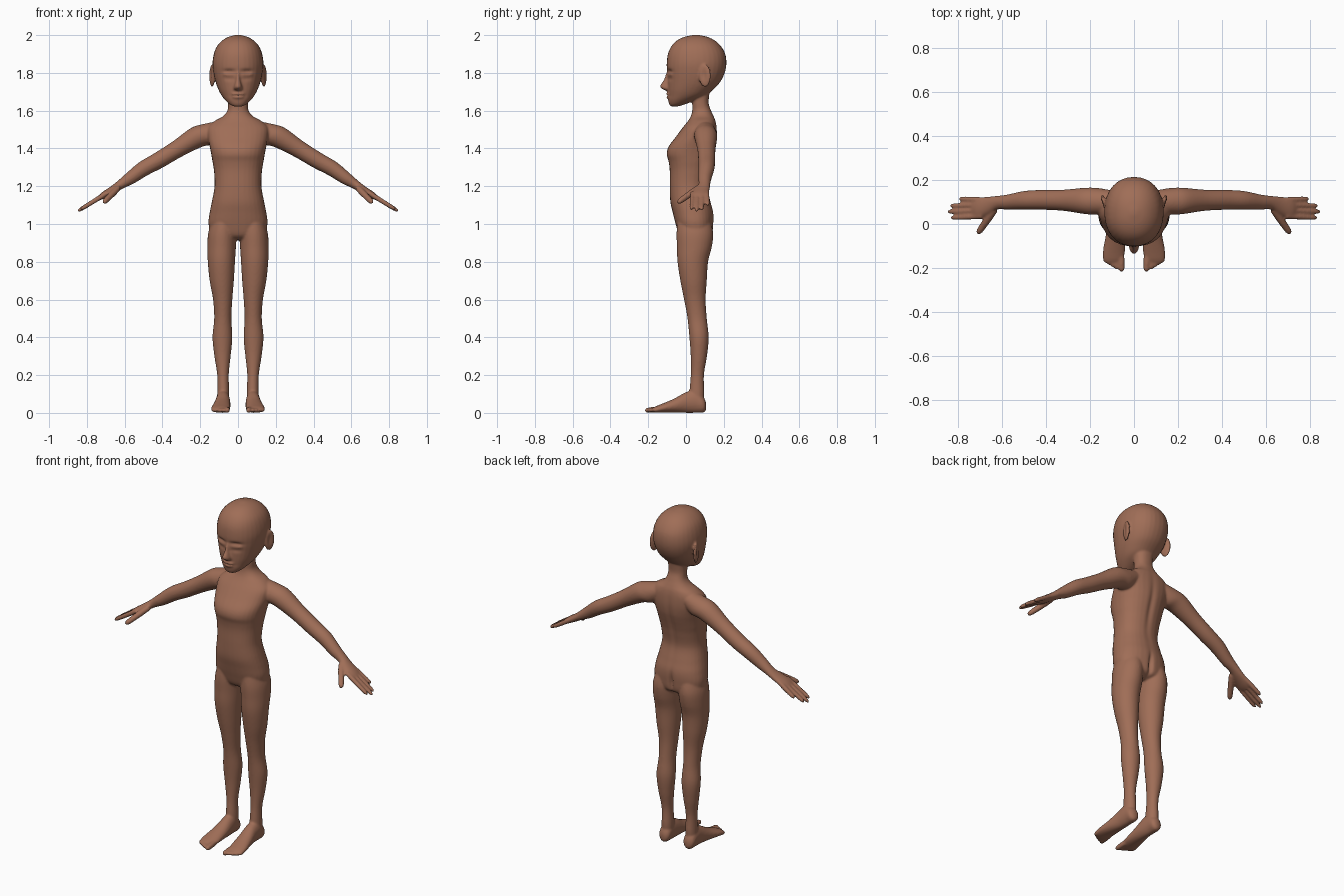
import bpy, bmesh, math
from mathutils import Vector, Matrix

bm = bmesh.new()
X, Y, Z = Vector((1, 0, 0)), Vector((0, 1, 0)), Vector((0, 0, 1))


def catmull(a, b, c, d, t):
    return 0.5 * (2*b + (c - a)*t + (2*a - 5*b + 4*c - d)*t*t + (3*b - a - 3*c + d)*t**3)


def loft(keys, b, u, sx=1, power=1.0, n=32, steps=5):
    """Smooth closed tube through keys (x, y, z, radius along b, radius along u)."""
    k = [keys[0]] + list(keys) + [keys[-1]]
    rows = [[catmull(*v, s / steps) for v in zip(*k[i:i + 4])]
            for i in range(len(k) - 3) for s in range(steps)] + [keys[-1]]
    rings = []
    for x, y, z, rb, ru in rows:
        ring = []
        for j in range(n):
            a = 2 * math.pi * j / n
            c, s = math.cos(a), math.sin(a)
            c = math.copysign(abs(c) ** power, c)
            s = math.copysign(abs(s) ** power, s)
            p = Vector((x, y, z)) + b * (max(rb, .001) * c) + u * (max(ru, .001) * s)
            ring.append(bm.verts.new((p.x * sx, p.y, p.z)))
        rings.append(ring)
    faces = [bm.faces.new((r[j], r[(j+1) % n], q[(j+1) % n], q[j]))
             for r, q in zip(rings, rings[1:]) for j in range(n)]
    faces += [bm.faces.new(rings[0]), bm.faces.new(rings[-1])]
    bmesh.ops.recalc_face_normals(bm, faces=faces)


def stack(rows, sx=1, power=1.0):
    """Horizontal sections given as (z, x min, x max, y min, y max)."""
    loft([((a+b)/2, (c+d)/2, z, (b-a)/2, (d-c)/2) for z, a, b, c, d in rows], X, Y, sx, power)


def digit(p, q, r, sx):
    """Finger or toe with a rounded tip."""
    p, q = Vector(p), Vector(q)
    t = (q - p).normalized()
    u = t.cross(Y if abs(t.y) < .9 else X).normalized()
    keys = [(*p.lerp(q, f), r*g, r*g) for f, g in
            ((0, 1), (.3, 1.05), (.6, 1), (.85, .9), (.95, .65), (1, .2))]
    loft(keys, t.cross(u), u, sx, n=14, steps=3)


def blob(c, r, rot=0):
    m = Matrix.Translation(c) @ Matrix.Rotation(rot, 4, 'Z') @ Matrix.Diagonal((*r, 1))
    bmesh.ops.create_uvsphere(bm, u_segments=24, v_segments=16, radius=1, matrix=m)


# torso and neck
torso = [(.915, .05, .0, .09), (.94, .135, -.035, .135), (1.0, .156, -.055, .145),
         (1.06, .15, -.07, .145), (1.12, .138, -.083, .13), (1.2, .124, -.086, .113),
         (1.28, .127, -.086, .125), (1.33, .135, -.092, .138), (1.37, .142, -.102, .15),
         (1.41, .15, -.092, .16), (1.46, .16, -.055, .165), (1.51, .16, -.018, .163),
         (1.545, .125, .01, .157), (1.57, .08, .025, .147), (1.6, .056, .033, .133),
         (1.64, .052, .033, .12), (1.7, .055, .03, .125)]
stack([(z, -w, w, a, b) for z, w, a, b in torso], power=.88)

# head
head = [(1.622, .02, -.08, -.045), (1.632, .042, -.088, -.01), (1.655, .067, -.094, .05),
        (1.68, .087, -.094, .105), (1.71, .103, -.096, .142), (1.75, .118, -.097, .18),
        (1.8, .13, -.1, .205), (1.85, .135, -.102, .214), (1.9, .128, -.096, .208),
        (1.94, .112, -.078, .186), (1.97, .085, -.05, .155), (1.99, .052, -.01, .115),
        (2.001, .012, .04, .065)]
stack([(z, -w, w, a, b) for z, w, a, b in head], power=.92)

# nose and lips
stack([(1.81, -.01, .01, -.103, -.06), (1.765, -.013, .013, -.118, -.06),
       (1.73, -.021, .021, -.138, -.06), (1.715, -.024, .024, -.126, -.06),
       (1.705, -.012, .012, -.105, -.06)])
blob((0, -.092, 1.688), (.034, .014, .008))
blob((0, -.09, 1.672), (.03, .014, .009))

leg = [(.03, .05, .11, .025, .09), (.1, .046, .11, .018, .097), (.2, .049, .11, .025, .095),
       (.3, .039, .125, .025, .111), (.4, .03, .135, .018, .12), (.5, .035, .126, .008, .11),
       (.6, .03, .132, -.01, .104), (.7, .022, .15, -.03, .11), (.8, .016, .16, -.045, .117),
       (.88, .011, .162, -.048, .137), (.95, .008, .158, -.05, .144), (1.02, .01, .14, -.045, .13)]
foot = [(.078, .107, .035, .012, .018), (.08, .092, .043, .032, .041), (.08, .05, .06, .036, .06),
        (.08, 0, .055, .039, .055), (.085, -.06, .039, .045, .038), (.091, -.12, .026, .05, .025),
        (.094, -.16, .018, .047, .017), (.094, -.178, .014, .038, .011)]
arm = [(.09, .1, 1.505, .05, .045), (.16, .103, 1.475, .06, .062), (.22, .105, 1.458, .06, .058),
       (.32, .108, 1.398, .048, .047), (.42, .11, 1.337, .045, .044), (.5, .108, 1.293, .042, .041),
       (.57, .1, 1.243, .035, .034), (.62, .097, 1.21, .031, .025), (.66, .085, 1.183, .04, .021),
       (.71, .072, 1.153, .048, .018), (.735, .072, 1.137, .042, .012)]

for s in (1, -1):
    # leg, foot, toes
    stack(leg, s)
    loft(foot, X, Z, s)
    for i, (y, r) in enumerate(((-.217, .015), (-.208, .011), (-.198, .011), (-.186, .01), (-.172, .01))):
        x = .06 + .0175 * i - (.004 if i == 0 else 0)
        digit((x + .003, -.14, .02), (x, y, .012), r, s)
    # arm, palm, fingers, thumb
    loft(arm, Y, Vector((.54, 0, .84)), s)
    for y0, x1, y1 in ((.11, .797, .115), (.087, .838, .083), (.062, .85, .056), (.036, .835, .028)):
        digit((.69, y0, 1.166), (x1, y1, 1.215 - .617 * (x1 - .61)), .0125, s)
    digit((.635, .065, 1.19), (.712, -.045, 1.112), .0165, s)
    # ear
    blob((.137 * s, .1, 1.785), (.012, .034, .06), -.3 * s)
    # eyelid
    blob((.056 * s, -.072, 1.792), (.026, .016, .013), .3 * s)

# fuse all parts into one skin
mesh = bpy.data.meshes.new("body")
bm.to_mesh(mesh)
bm.free()
body = bpy.data.objects.new("body", mesh)
bpy.context.collection.objects.link(body)
rm = body.modifiers.new("fuse", 'REMESH')
rm.mode = 'VOXEL'
rm.voxel_size = .006
sm = body.modifiers.new("soften", 'SMOOTH')
sm.factor, sm.iterations = .5, 4
skin = bpy.data.meshes.new_from_object(body.evaluated_get(bpy.context.evaluated_depsgraph_get()))
body.modifiers.clear()
body.data = skin
skin.name = "body"

# sculpted hollows: centre, radii, push (mirrored in x)
dents = [((.05, -.1, 1.808), (.035, .04, .011), (0, .012, 0)),     # under brow
         ((.05, -.1, 1.77), (.03, .04, .013), (0, .006, 0)),       # under eye
         ((.0, -.1, 1.68), (.03, .04, .004), (0, .005, 0)),        # mouth line
         ((.152, .092, 1.79), (.012, .016, .035), (-.009, 0, 0)),  # ear bowl
         ((.0, .16, 1.32), (.016, .06, .16), (0, -.009, 0)),       # spine
         ((.0, .15, .98), (.012, .05, .06), (0, -.018, 0))]        # back midline
for v in skin.vertices:
    p = Vector((abs(v.co.x), v.co.y, v.co.z))
    sx = 1 if v.co.x >= 0 else -1
    for c, r, d in dents:
        q = sum(((p[i] - c[i]) / r[i]) ** 2 for i in range(3))
        if q < 6:
            w = math.exp(-q)
            v.co += Vector((d[0] * sx, d[1], d[2])) * w
    v.co.z = max(v.co.z, 0)

mat = bpy.data.materials.new("warm brown")
mat.diffuse_color = (.35, .155, .095, 1)
skin.materials.clear()
skin.materials.append(mat)
for p in skin.polygons:
    p.material_index = 0
    p.use_smooth = True
